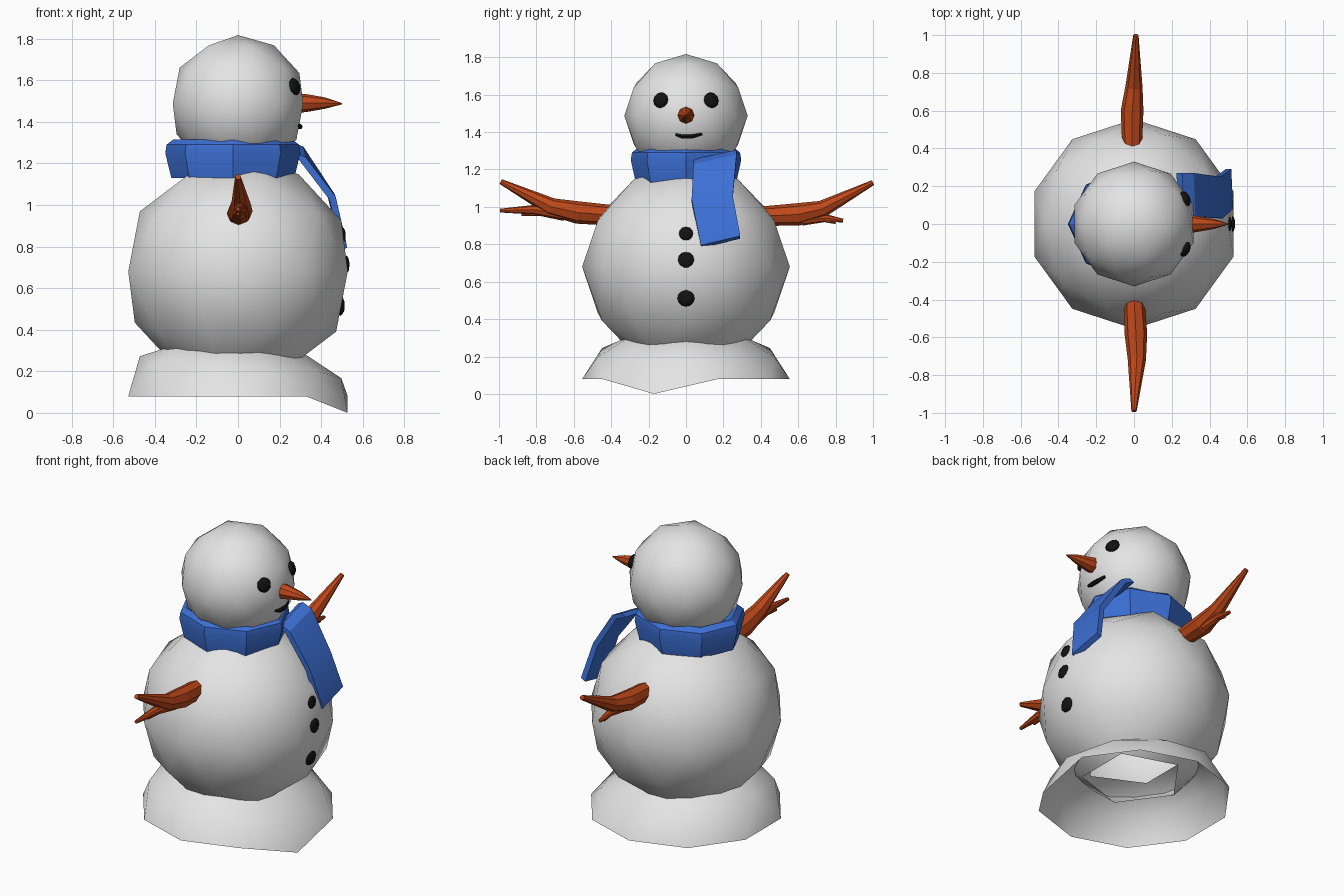
import bpy, bmesh, math
from mathutils import Vector, Matrix

if "Cube" in bpy.data.objects:
    bpy.data.objects.remove(bpy.data.objects["Cube"])


def material(name, rgb):
    m = bpy.data.materials.new(name)
    m.diffuse_color = (*rgb, 1)
    m.use_nodes = True
    m.node_tree.nodes["Principled BSDF"].inputs["Base Color"].default_value = m.diffuse_color
    return m


SNOW = material("snow_white", (0.78, 0.78, 0.78))
BLUE = material("scarf_blue", (0.045, 0.16, 0.66))
RUST = material("rust_orange", (0.52, 0.065, 0.01))
COAL = material("coal_black", (0.006, 0.006, 0.006))


def finish(name, bm, mat, smooth=None, normals=True):
    if normals:
        bmesh.ops.recalc_face_normals(bm, faces=bm.faces)
    me = bpy.data.meshes.new(name)
    bm.to_mesh(me)
    bm.free()
    me.materials.append(mat)
    ob = bpy.data.objects.new(name, me)
    bpy.context.collection.objects.link(ob)
    if smooth is not None:
        bpy.ops.object.select_all(action='DESELECT')
        ob.select_set(True)
        bpy.context.view_layer.objects.active = ob
        bpy.ops.object.shade_smooth_by_angle(angle=math.radians(smooth))
    return ob


def ball(name, centre, scale, mat, subdiv=2, trim=None):
    """Icosphere; trim(co) picks unit-sphere vertices to remove."""
    bm = bmesh.new()
    bmesh.ops.create_icosphere(bm, subdivisions=subdiv, radius=1)
    if trim:
        bmesh.ops.delete(bm, geom=[v for v in bm.verts if trim(v.co)], context='VERTS')
    bmesh.ops.transform(bm, verts=bm.verts,
                        matrix=Matrix.Translation(centre) @ Matrix.Diagonal((*scale, 1)))
    return finish(name, bm, mat, 60, normals=False)


def loft(bm, rings, closed=False):
    """Skin a list of vertex loops; cap the ends unless closed."""
    loops = [[bm.verts.new(p) for p in r] for r in rings]
    n = len(loops[0])
    for a, b in zip(loops, loops[1:] + loops[:1] if closed else loops[1:]):
        for i in range(n):
            j = (i + 1) % n
            bm.faces.new((a[i], a[j], b[j], b[i]))
    if not closed:
        bm.faces.new(loops[0])
        bm.faces.new(loops[-1])


def tube(bm, pts, radii, sides=8):
    pts = [Vector(p) for p in pts]
    rings = []
    for k, (p, r) in enumerate(zip(pts, radii)):
        d = (pts[min(k + 1, len(pts) - 1)] - pts[max(k - 1, 0)]).normalized()
        ref = Vector((1, 0, 0)) if abs(d.x) < 0.7 else Vector((0, 0, 1))
        u = (ref - d * ref.dot(d)).normalized()
        w = d.cross(u)
        rings.append([p + r * (u * math.cos(t) + w * math.sin(t))
                      for t in (2 * math.pi * i / sides for i in range(sides))])
    loft(bm, rings)


# snow balls: body is open underneath, head is whole
ball("body", (0, 0, 0.68), (0.555, 0.555, 0.55), SNOW, trim=lambda c: c.z < -0.95)
ball("head", (0, 0, 1.487), (0.33, 0.33, 0.33), SNOW)

# hollow snow skirt: squashed upper half ball, leaning forward, one rim point reaching the ground
skirt = ball("base_skirt", (0, 0, 0.08), (0.555, 0.555, 0.29), SNOW,
             trim=lambda c: c.z < -0.1 or c.z > 0.95)
for v in skirt.data.vertices:
    if v.co.z > 0.1:
        v.co.z -= 0.085 * v.co.x
    elif v.co.x > 0.4 and v.co.y < 0:
        v.co.z = 0

# scarf collar: eight-sided ring
bm = bmesh.new()
section = [(0.91, 1.13), (1.0, 1.25), (0.98, 1.29), (0.88, 1.315), (0.72, 1.29), (0.72, 1.15)]
loft(bm, [[(-0.025 + 0.325 * r * math.cos(a), 0.295 * r * math.sin(a), z) for r, z in section]
          for a in (math.pi * i / 4 for i in range(8))], closed=True)
finish("scarf_collar", bm, BLUE, 30)

# scarf tail: x, z, left y, right y along its length
bm = bmesh.new()
rings = []
for x, z, y0, y1, dz in ((0.25, 1.28, 0.04, 0.27, 0.025), (0.31, 1.255, 0.04, 0.27, 0.025),
                         (0.455, 1.05, 0.03, 0.25, 0.01), (0.51, 0.82, 0.08, 0.29, 0.025)):
    t = 0.015
    rings.append([(x - t, y0, z - dz - t), (x + t, y0, z - dz),
                  (x + t - 0.01, y1, z + dz), (x - t - 0.01, y1, z + dz - t)])
loft(bm, rings)
finish("scarf_tail", bm, BLUE, 30)

# stick arms, each with a forked twig
arms = {
    "arm_left": [([(-0.01, 0.40, 0.95), (-0.01, 0.60, 0.96), (0, 0.73, 0.99), (0.01, 1.0, 1.13)],
                  [0.052, 0.06, 0.045, 0.014]),
                 ([(0, 0.62, 0.93), (0, 0.75, 0.94), (0, 0.84, 0.927)], [0.03, 0.02, 0.01]),
                 ([(0, 0.73, 0.935), (0, 0.80, 0.915)], [0.015, 0.007])],
    "arm_right": [([(0.0, -0.40, 0.955), (0.01, -0.58, 0.97), (0.015, -0.72, 1.0), (0, -0.99, 1.135)],
                   [0.055, 0.06, 0.048, 0.014]),
                  ([(0.01, -0.65, 0.965), (0.01, -0.82, 0.985), (0, -0.995, 0.98)], [0.04, 0.025, 0.01]),
                  ([(0.01, -0.76, 0.97), (0, -0.88, 0.957)], [0.018, 0.007])],
}
for name, sticks in arms.items():
    bm = bmesh.new()
    for pts, radii in sticks:
        tube(bm, pts, radii)
    finish(name, bm, RUST)

# carrot nose
bm = bmesh.new()
tube(bm, [(0.27, 0, 1.49), (0.33, 0, 1.49), (0.42, 0, 1.49), (0.50, 0, 1.487)],
     [0.048, 0.043, 0.027, 0.003])
finish("nose", bm, RUST)

# coal eyes, turned to follow the head
for name, side in (("eye_left", 1), ("eye_right", -1)):
    eye = ball(name, (0, 0, 0), (0.022, 0.043, 0.043), COAL)
    eye.location = (0.272, side * 0.135, 1.57)
    eye.rotation_euler = (0, math.radians(-15), side * math.radians(26))

# coal mouth
bm = bmesh.new()
tube(bm, [(0.289, -0.055, 1.386), (0.298, -0.02, 1.376), (0.298, 0.03, 1.376), (0.284, 0.085, 1.389)],
     [0.008, 0.013, 0.013, 0.008], 6)
finish("mouth", bm, COAL)

# coal buttons
for i, (x, z, r) in enumerate(((0.497, 0.853, 0.042), (0.515, 0.712, 0.048), (0.492, 0.515, 0.048))):
    ball(f"button_{i + 1}", (x, 0, z), (0.022, r, r), COAL)
